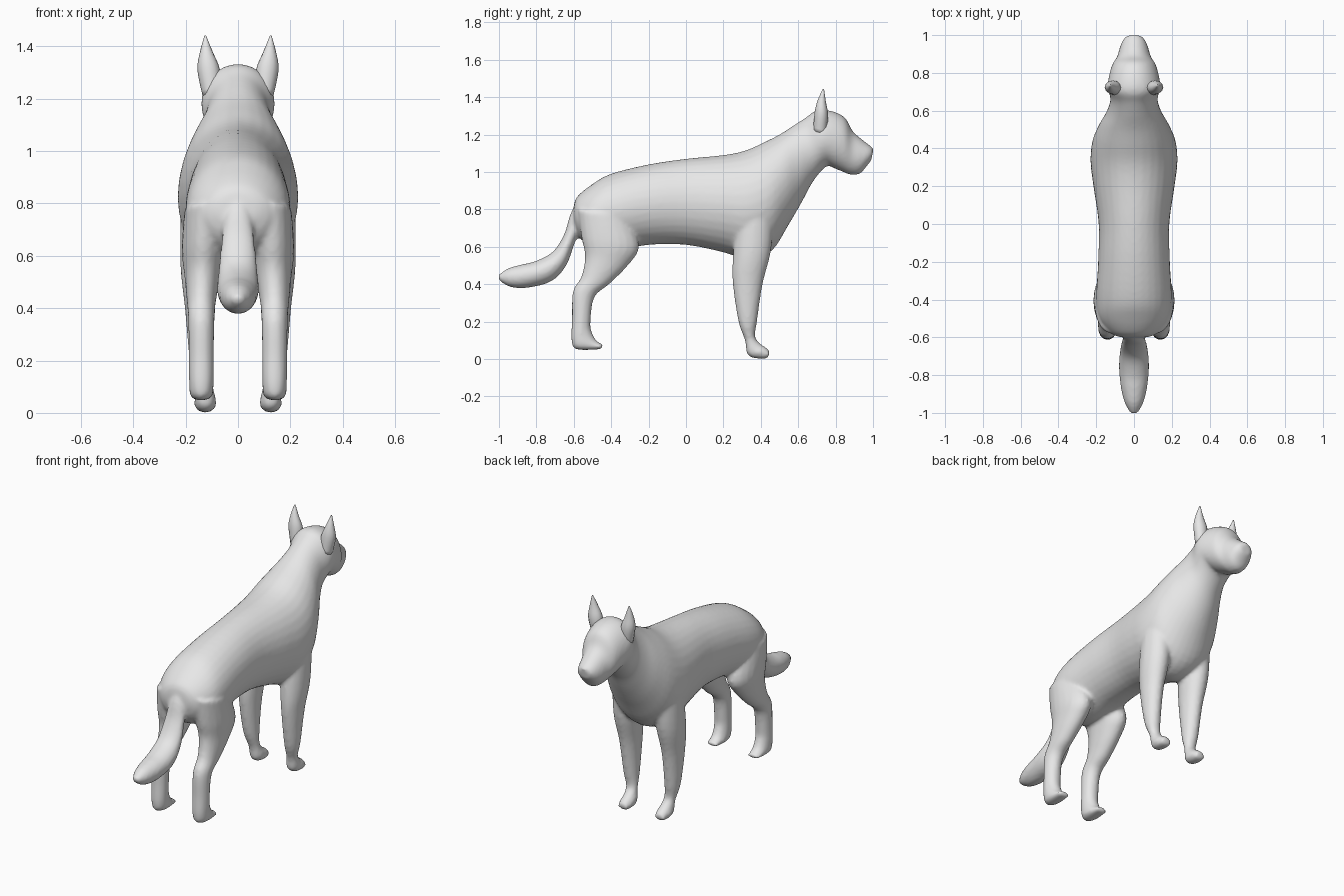
import bpy, bmesh
from math import cos, sin, tau
from mathutils import Vector

if "Cube" in bpy.data.objects:
    bpy.data.objects.remove(bpy.data.objects["Cube"])

fur = bpy.data.materials.new("grey fur")
fur.use_nodes = True
fur.diffuse_color = (0.8, 0.8, 0.8, 1)
fur.node_tree.nodes["Principled BSDF"].inputs["Base Color"].default_value = (0.8, 0.8, 0.8, 1)


def loft(bm, sections, x=None, side=1, sides=20, steps=4):
    """Skin ovals; each runs from edge (y, z) to edge (y, z), then half width.
    x gives the sideways centre of each oval."""
    keys = [s + ((x[i] if x else 0),) for i, s in enumerate(sections)]
    keys = [Vector(k) for k in keys]
    smooth = []
    for i in range(len(keys) - 1):
        a, b = keys[max(i - 1, 0)], keys[i]
        c, d = keys[i + 1], keys[min(i + 2, len(keys) - 1)]
        for j in range(steps):
            t = j / steps
            smooth.append(b + 0.5 * t * ((c - a) + t * ((2 * a - 5 * b + 4 * c - d)
                          + t * (3 * b - a - 3 * c + d))))
    smooth.append(keys[-1])
    rings = []
    for y1, z1, y2, z2, w, cx in smooth:
        ring = []
        for k in range(sides):
            u, v = cos(tau * k / sides), sin(tau * k / sides)
            ring.append(bm.verts.new((side * (cx + w * v),
                                      (y1 + y2) / 2 + u * (y1 - y2) / 2,
                                      (z1 + z2) / 2 + u * (z1 - z2) / 2)))
        rings.append(ring)
    faces = [bm.faces.new(rings[0]), bm.faces.new(rings[-1][::-1])]
    for r, q in zip(rings, rings[1:]):
        for k in range(sides):
            n = (k + 1) % sides
            faces.append(bm.faces.new((r[k], q[k], q[n], r[n])))
    bmesh.ops.recalc_face_normals(bm, faces=faces)


def finish(bm, name):
    mesh = bpy.data.meshes.new(name)
    bm.to_mesh(mesh)
    bm.free()
    mesh.materials.append(fur)
    mesh.shade_smooth()
    obj = bpy.data.objects.new(name, mesh)
    bpy.context.collection.objects.link(obj)
    return obj


# Torso, neck and head in one sweep from rump to nose
trunk = [
    (-.60, .82, -.60, .72, .07), (-.58, .87, -.57, .65, .13),
    (-.50, .935, -.50, .60, .185), (-.40, .99, -.38, .58, .20),
    (-.20, 1.04, -.20, .61, .19), (0, 1.07, 0, .61, .187),
    (.20, 1.09, .20, .57, .215), (.32, 1.115, .34, .53, .23),
    (.42, 1.16, .46, .58, .22), (.50, 1.20, .55, .72, .185),
    (.57, 1.245, .62, .84, .145), (.64, 1.29, .68, .95, .125),
    (.70, 1.33, .75, 1.03, .14), (.78, 1.325, .79, 1.02, .132),
    (.85, 1.29, .84, 1.0, .115), (.89, 1.22, .88, .985, .09),
    (.94, 1.175, .93, .99, .075), (.985, 1.14, .965, 1.03, .058),
    (1.003, 1.125, .99, 1.06, .035)]
tail = [
    (-.58, .85, -.55, .72, .05), (-.62, .77, -.565, .68, .055),
    (-.65, .67, -.595, .62, .065), (-.71, .575, -.64, .50, .075),
    (-.80, .525, -.72, .415, .08), (-.88, .505, -.85, .38, .07),
    (-.95, .485, -.94, .385, .05), (-1.003, .45, -1.0, .42, .02)]
front_leg = [
    (.27, .75, .47, .78, .08), (.25, .54, .455, .58, .075),
    (.25, .40, .41, .40, .058), (.28, .20, .38, .20, .045),
    (.315, .10, .37, .12, .035), (.325, .03, .40, .08, .04),
    (.36, .005, .43, .06, .042), (.435, 0, .45, .04, .03)]
hind_leg = [
    (-.58, .80, -.30, .75, .085), (-.56, .65, -.25, .60, .085),
    (-.54, .55, -.31, .50, .07), (-.56, .44, -.41, .40, .055),
    (-.605, .36, -.49, .33, .05), (-.61, .22, -.51, .20, .048),
    (-.612, .09, -.505, .15, .047), (-.58, .05, -.48, .10, .045),
    (-.455, .052, -.44, .075, .035)]

bm = bmesh.new()
loft(bm, trunk, sides=32)
loft(bm, tail)
for side in (1, -1):
    loft(bm, front_leg, [.14, .145, .145, .14, .13, .125, .125, .125], side)
    loft(bm, hind_leg, [.12, .13, .135] + [.14] * 6, side)
body = finish(bm, "dog_body")

# Blend the parts into one continuous skin
remesh = body.modifiers.new("Blend", "REMESH")
remesh.mode = "VOXEL"
remesh.voxel_size = 0.011
remesh.use_smooth_shade = True
soft = body.modifiers.new("Soften", "SMOOTH")
soft.factor = 0.5
soft.iterations = 5

# Pointed ears
ear = [(.68, 1.22, .75, 1.20, .035), (.688, 1.32, .76, 1.30, .043),
       (.705, 1.385, .748, 1.375, .024), (.73, 1.442, .738, 1.442, .003)]
for side, name in ((1, "left_ear"), (-1, "right_ear")):
    bm = bmesh.new()
    loft(bm, ear, [.10, .112, .121, .125], side, sides=12)
    finish(bm, name)
